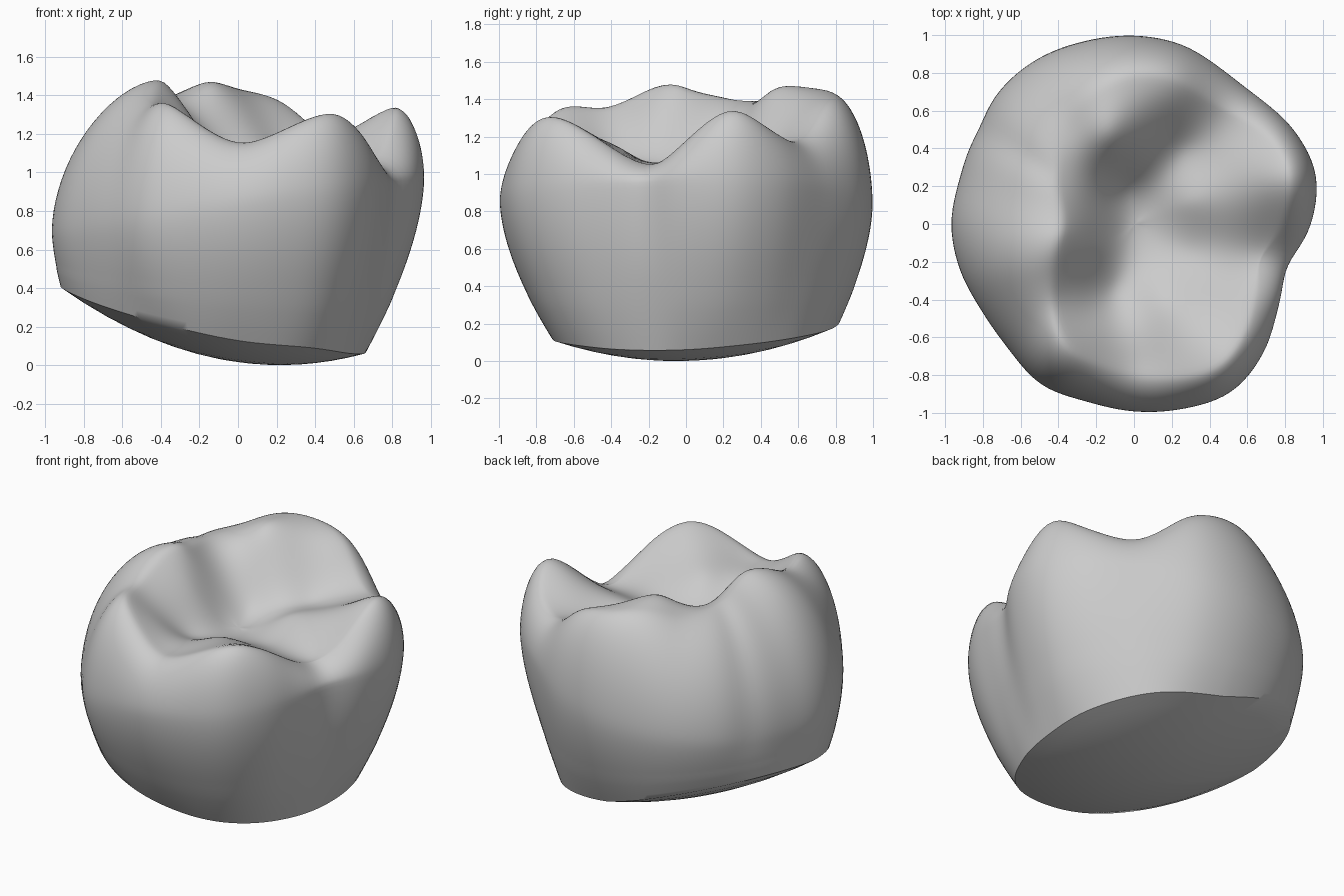
import bpy, bmesh, math

if "Cube" in bpy.data.objects:
    bpy.data.objects.remove(bpy.data.objects["Cube"])

SEG = 144

# Outlines as radii at even angle steps, starting at +x and going round to +y
WIDEST = [.94, 1.0, .985, .945, .945, .985, 1.0, 1.005, 1.015, 1.005, .97, .955,
          .97, .955, .93, .94, .985, .975, .995, 1.015, 1.03, .97, .885, .865]
BASE = [.66, .72, .79, .82, .90, .93, .92, .85, .78, .72, .73, .67]
RIM = [.82, .86, .80, .77, .62, .49, .40, .53, .74, .79, .84, .83]  # share of WIDEST

# Chewing surface: cusp tips, ridges, grooves and the central basin
RELIEF = [(-.40, -.66, 1.40), (.02, -.78, 1.15), (.48, -.70, 1.31), (.15, -.40, 1.16),
          (.66, -.47, 1.19), (.69, -.16, 1.05), (.78, .24, 1.34), (.76, .43, 1.26),
          (.30, .12, 1.14), (-.07, -.05, 1.06), (-.11, -.35, 1.08), (-.04, .18, 1.08),
          (.30, -.15, 1.05), (.25, .40, 1.12), (.52, .62, 1.18), (-.13, .47, 1.46),
          (.02, .77, 1.43), (.22, .70, 1.36), (.02, .36, 1.25), (-.36, .55, 1.39),
          (-.38, -.05, 1.47), (-.40, .25, 1.395), (-.25, .22, 1.30), (-.43, -.43, 1.36),
          (-.24, -.15, 1.28), (-.20, -.55, 1.22)]

# Side grooves: angle in degrees, width in degrees, depth
GROOVES = [(148, 5, .022), (344, 8, .045), (52, 7, .012)]


def around(table, a):
    """Smooth periodic lookup of a radius table."""
    n = len(table)
    f = a / math.tau * n
    i = math.floor(f)
    t = f - i
    p, q, r, s = (table[(i + k) % n] for k in (-1, 0, 1, 2))
    return q + .5 * t * (r - p + t * (2 * p - 5 * q + 4 * r - s + t * (3 * (q - r) + s - p)))


def kernel(dx, dy):
    d = dx * dx + dy * dy
    return d * math.log(d) if d > 1e-12 else 0.0


def fit_surface(pts):
    """Thin-plate surface through the relief points."""
    n = len(pts)
    m = n + 3
    rows = []
    for x, y, z in pts:
        rows.append([kernel(x - p[0], y - p[1]) for p in pts] + [1, x, y, z])
    for k in range(3):
        rows.append([(1, p[0], p[1])[k] for p in pts] + [0, 0, 0, 0])
    for c in range(m):
        best = max(range(c, m), key=lambda r: abs(rows[r][c]))
        rows[c], rows[best] = rows[best], rows[c]
        for r in range(m):
            if r != c:
                k = rows[r][c] / rows[c][c]
                rows[r] = [u - k * v for u, v in zip(rows[r], rows[c])]
    w = [rows[i][m] / rows[i][i] for i in range(m)]

    def height(x, y):
        bend = sum(wi * kernel(x - p[0], y - p[1]) for wi, p in zip(w, pts))
        return bend + w[n] + w[n + 1] * x + w[n + 2] * y
    return height


top_z = fit_surface(RELIEF)


def bottom_z(x, y):
    return .31 * (x - .22) ** 2 + .25 * (y + .05) ** 2 + .1 * max(0, -x) * max(0, y)


def column(a):
    """One profile from the bottom centre, up the side, to the top centre."""
    c, s = math.cos(a), math.sin(a)
    rb, rw = around(BASE, a), around(WIDEST, a)
    rr = rw * around(RIM, a)
    zb, zr = bottom_z(rb * c, rb * s), top_z(rr * c, rr * s)
    zw = .83 + .125 * c
    power = 1.9 + .12 * c
    dent = 0
    for deg, width, depth in GROOVES:
        d = (math.degrees(a) - deg + 180) % 360 - 180
        dent += depth * math.exp(-(d / width) ** 2)
    out = []
    for k in range(1, 8):                        # underside
        r = rb * k / 8
        out.append((r * c, r * s, bottom_z(r * c, r * s)))
    for k in range(14):                          # lower wall, flaring out
        t = k / 14
        r = rb + (rw - rb) * (1 - (1 - t) ** 1.6) - dent * max(0, t - .5)
        out.append((r * c, r * s, zb + (zw - zb) * t))
    for k in range(20):                          # shoulder, rolling in to the rim
        t = k / 20 * math.pi / 2
        r = rr + (rw - rr) * math.cos(t) ** (2 / power) - dent * (.5 + .5 * math.sin(t))
        out.append((r * c, r * s, zw + (zr - zw) * math.sin(t) ** (2 / power)))
    for k in range(24):                          # chewing surface
        r = rr * (1 - k / 24)
        out.append((r * c, r * s, top_z(r * c, r * s)))
    return out


bm = bmesh.new()
cols = [[bm.verts.new(p) for p in column(math.tau * i / SEG)] for i in range(SEG)]
low = bm.verts.new((0, 0, bottom_z(0, 0)))
high = bm.verts.new((0, 0, top_z(0, 0)))
for i in range(SEG):
    a, b = cols[i], cols[(i + 1) % SEG]
    bm.faces.new((low, b[0], a[0]))
    bm.faces.new((high, a[-1], b[-1]))
    for k in range(len(a) - 1):
        bm.faces.new((a[k], b[k], b[k + 1], a[k + 1]))

# Soften the shoulder and the cusps, keeping the cut base edge crisp
soft = [v for col in cols for v in col[12:]] + [high]
for _ in range(5):
    bmesh.ops.smooth_vert(bm, verts=soft, factor=.5, use_axis_x=True,
                          use_axis_y=True, use_axis_z=True)
bmesh.ops.recalc_face_normals(bm, faces=bm.faces)

mesh = bpy.data.meshes.new("molar_crown")
bm.to_mesh(mesh)
bm.free()
crown = bpy.data.objects.new("molar_crown", mesh)
bpy.context.collection.objects.link(crown)

grey = bpy.data.materials.new("plain grey")
grey.diffuse_color = (.6, .6, .6, 1)
grey.use_nodes = True
grey.node_tree.nodes["Principled BSDF"].inputs["Base Color"].default_value = grey.diffuse_color
mesh.materials.append(grey)

bpy.context.view_layer.objects.active = crown
crown.select_set(True)
bpy.ops.object.shade_smooth_by_angle(angle=math.radians(40))
